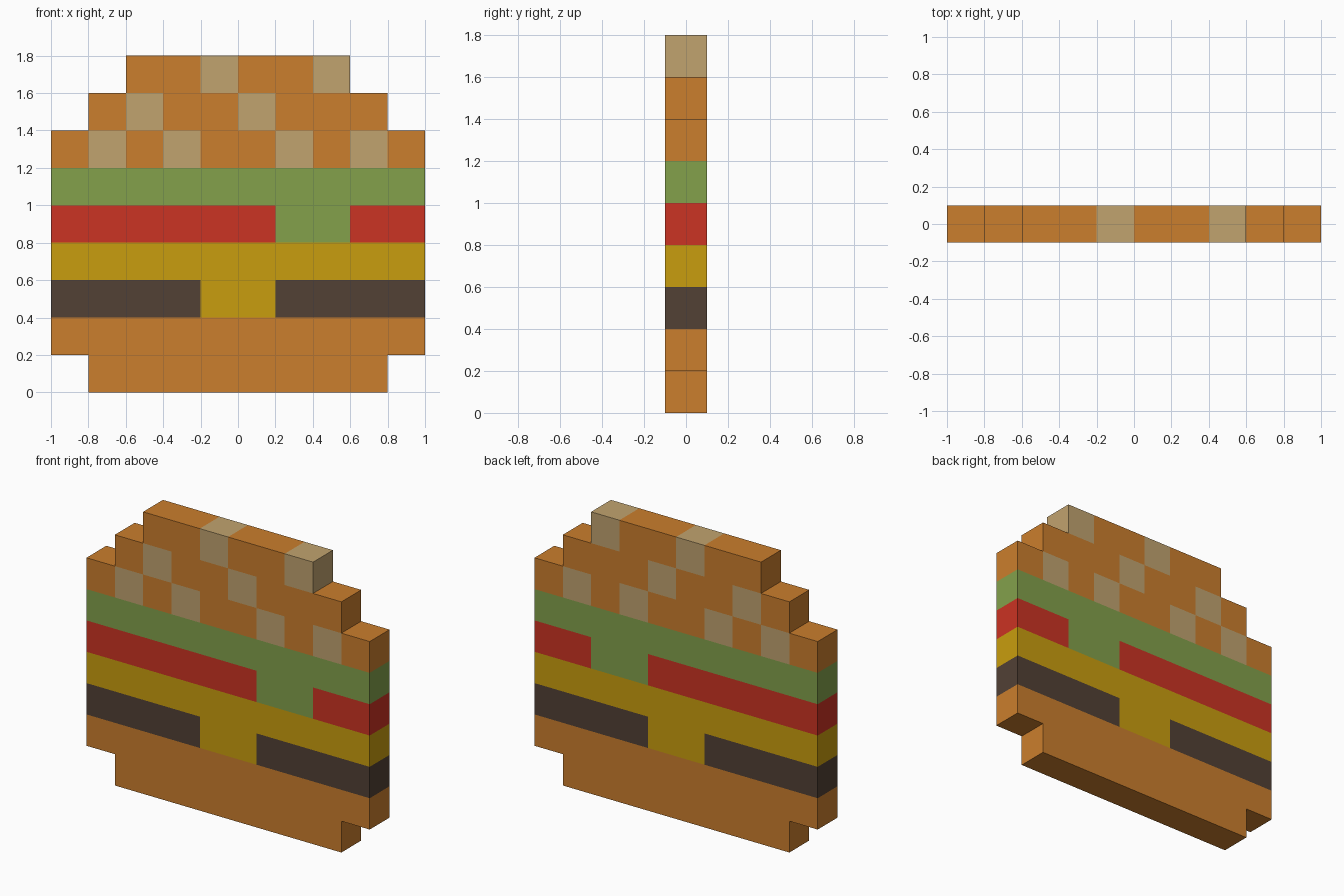
import bpy, bmesh, math
from mathutils import Matrix, Vector

if "Cube" in bpy.data.objects:
    bpy.data.objects.remove(bpy.data.objects["Cube"])

CELL = 0.2


def linear(hex_colour):
    """Hex sRGB to linear RGBA."""
    values = [int(hex_colour[i:i + 2], 16) / 255 for i in (0, 2, 4)]
    return [v / 12.92 if v <= 0.04045 else ((v + 0.055) / 1.055) ** 2.4 for v in values] + [1.0]


def material(name, hex_colour):
    mat = bpy.data.materials.new(name)
    mat.diffuse_color = linear(hex_colour)
    mat.use_nodes = True
    mat.node_tree.nodes["Principled BSDF"].inputs["Base Color"].default_value = mat.diffuse_color
    return mat


MATS = {
    "B": material("toasted bun", "CB7E2D"),
    "S": material("sesame seed", "C1A36F"),
    "L": material("lettuce green", "83A14B"),
    "T": material("tomato red", "CB3323"),
    "C": material("cheese yellow", "C99D0E"),
    "P": material("patty brown", "524135"),
}

# Front picture, top row first; every cell is one block
PICTURE = [
    "..BBSBBS..",
    ".BSBBSBBB.",
    "BSBSBBSBSB",
    "LLLLLLLLLL",
    "TTTTTTLLTT",
    "CCCCCCCCCC",
    "PPPPCCPPPP",
    "BBBBBBBBBB",
    ".BBBBBBBB.",
]


def build_part(name, letters, z_min, z_max):
    """Join the picture cells of the given letters and height range into one solid."""
    cells = {}
    for i, line in enumerate(PICTURE):
        row = len(PICTURE) - 1 - i
        for col, letter in enumerate(line):
            if letter in letters and z_min <= row * CELL + 0.01 < z_max:
                cells[col, row] = letter

    bm = bmesh.new()
    for (col, row), letter in cells.items():
        centre = Vector(((col - 4.5) * CELL, 0, (row + 0.5) * CELL))
        cube = bmesh.ops.create_cube(bm, size=CELL, matrix=Matrix.Translation(centre))
        hidden = []
        for face in {f for v in cube["verts"] for f in v.link_faces}:
            face.material_index = letters.index(letter)
            step = (face.calc_center_median() - centre) / (CELL / 2)
            dx, dy, dz = (round(s) for s in step)
            if dy == 0 and (col + dx, row + dz) in cells:
                hidden.append(face)
        bmesh.ops.delete(bm, geom=hidden, context="FACES")

    # Weld the blocks and merge flat faces of the same colour
    bmesh.ops.remove_doubles(bm, verts=bm.verts[:], dist=0.001)
    bmesh.ops.dissolve_limit(bm, angle_limit=math.radians(1), verts=bm.verts[:],
                             edges=bm.edges[:], delimit={"MATERIAL"})
    mesh = bpy.data.meshes.new(name)
    bm.to_mesh(mesh)
    bm.free()
    for letter in letters:
        mesh.materials.append(MATS[letter])
    bpy.context.collection.objects.link(bpy.data.objects.new(name, mesh))


# Layers from the bottom up
build_part("bottom_bun", "B", 0.0, 0.4)
build_part("patty", "P", 0.4, 0.6)
build_part("cheese", "C", 0.4, 0.8)
build_part("tomato", "T", 0.8, 1.0)
build_part("lettuce", "L", 0.8, 1.2)
build_part("seeded_top_bun", "BS", 1.2, 1.8)
